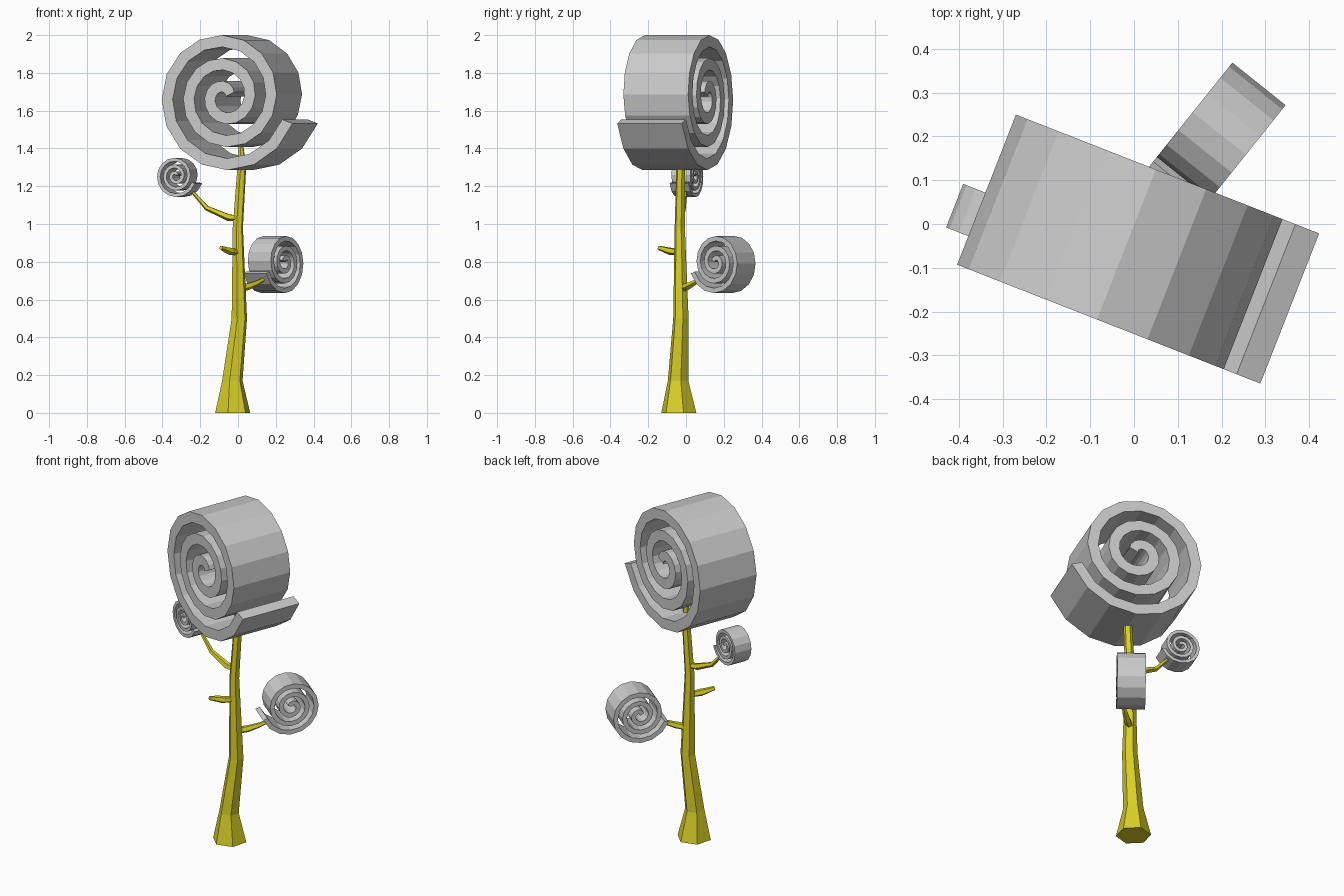
import bpy, bmesh
from math import pi, cos, sin, radians
from mathutils import Vector

if "Cube" in bpy.data.objects:
    bpy.data.objects.remove(bpy.data.objects["Cube"])

wood = bpy.data.materials.new("yellow_wood")
wood.diffuse_color = (0.7, 0.63, 0.02, 1)
wood.use_nodes = True
wood.node_tree.nodes["Principled BSDF"].inputs["Base Color"].default_value = wood.diffuse_color


def finish(bm, name, mat=None):
    bmesh.ops.recalc_face_normals(bm, faces=bm.faces)
    me = bpy.data.meshes.new(name)
    bm.to_mesh(me)
    bm.free()
    ob = bpy.data.objects.new(name, me)
    bpy.context.collection.objects.link(ob)
    if mat:
        me.materials.append(mat)
    return ob


# Tapered low-poly limb through (x, y, z, radius) points
def limb(name, points, sides, flat_rings=False):
    bm = bmesh.new()
    pos = [Vector(p[:3]) for p in points]
    rings = []
    for i, p in enumerate(points):
        t = pos[min(i + 1, len(pos) - 1)] - pos[max(i - 1, 0)]
        t = Vector((0, 0, 1)) if flat_rings else t.normalized()
        side = t.cross(Vector((0, 0, 1)))
        side = side.normalized() if side.length > 0.01 else Vector((1, 0, 0))
        up = t.cross(side)
        ring = []
        for k in range(sides):
            a = 2 * pi * k / sides + radians(15)
            ring.append(bm.verts.new(pos[i] + p[3] * (cos(a) * side + sin(a) * up)))
        rings.append(ring)
    for r0, r1 in zip(rings, rings[1:]):
        for k in range(sides):
            j = (k + 1) % sides
            bm.faces.new((r0[k], r0[j], r1[j], r1[k]))
    bm.faces.new(rings[0])
    bm.faces.new(rings[-1])
    return finish(bm, name, wood)


# Spiral slab: 16 segments per turn, winding inwards clockwise from the tail
def scroll(name, loc, scale, turn, segs=46):
    bm = bmesh.new()
    rows = []
    for i in range(segs + 1):
        a = radians(-20) - 2 * pi * i / 16
        r = 0.38 - 0.122 * i / 16
        rows.append([bm.verts.new((q * cos(a), y, q * sin(a)))
                     for q, y in ((r + 0.031, -0.184), (r + 0.031, 0.184),
                                  (max(r - 0.031, 0.003), 0.184), (max(r - 0.031, 0.003), -0.184))])
    for r0, r1 in zip(rows, rows[1:]):
        for k in range(4):
            j = (k + 1) % 4
            bm.faces.new((r0[k], r0[j], r1[j], r1[k]))
    bm.faces.new(rows[0])
    bm.faces.new(rows[-1])
    ob = finish(bm, name)
    ob.location = loc
    ob.scale = (scale,) * 3
    ob.rotation_euler = (0, 0, radians(turn))
    return ob


# Trunk with flared foot
limb("trunk", [(-0.028, -0.038, 0, 0.096), (-0.03, -0.042, 0.17, 0.056),
               (0.007, -0.027, 0.5, 0.042), (-0.001, -0.033, 0.98, 0.028),
               (0.02, -0.028, 1.3, 0.024), (0.016, -0.028, 1.43, 0.011)], 6, True)

# Branches
limb("left_branch", [(0.0, -0.033, 1.03, 0.016), (-0.05, -0.03, 1.035, 0.02),
                     (-0.165, -0.015, 1.085, 0.014), (-0.25, 0.0, 1.18, 0.008)], 5)
limb("front_stub", [(0.0, -0.035, 0.85, 0.016), (-0.04, -0.085, 0.856, 0.021),
                    (-0.065, -0.11, 0.864, 0.017), (-0.09, -0.143, 0.874, 0.012)], 5)
limb("right_branch", [(0.01, -0.02, 0.66, 0.02), (0.055, 0.01, 0.67, 0.02),
                      (0.1, 0.045, 0.688, 0.015), (0.15, 0.085, 0.715, 0.009)], 5)

# Scroll-shaped foliage
scroll("large_scroll", (-0.004, -0.052, 1.673), 1.0, -21.4)
scroll("right_scroll", (0.191, 0.202, 0.798), 0.4225, -128.7)
scroll("left_scroll", (-0.313, 0.004, 1.255), 0.29, -21.4)
